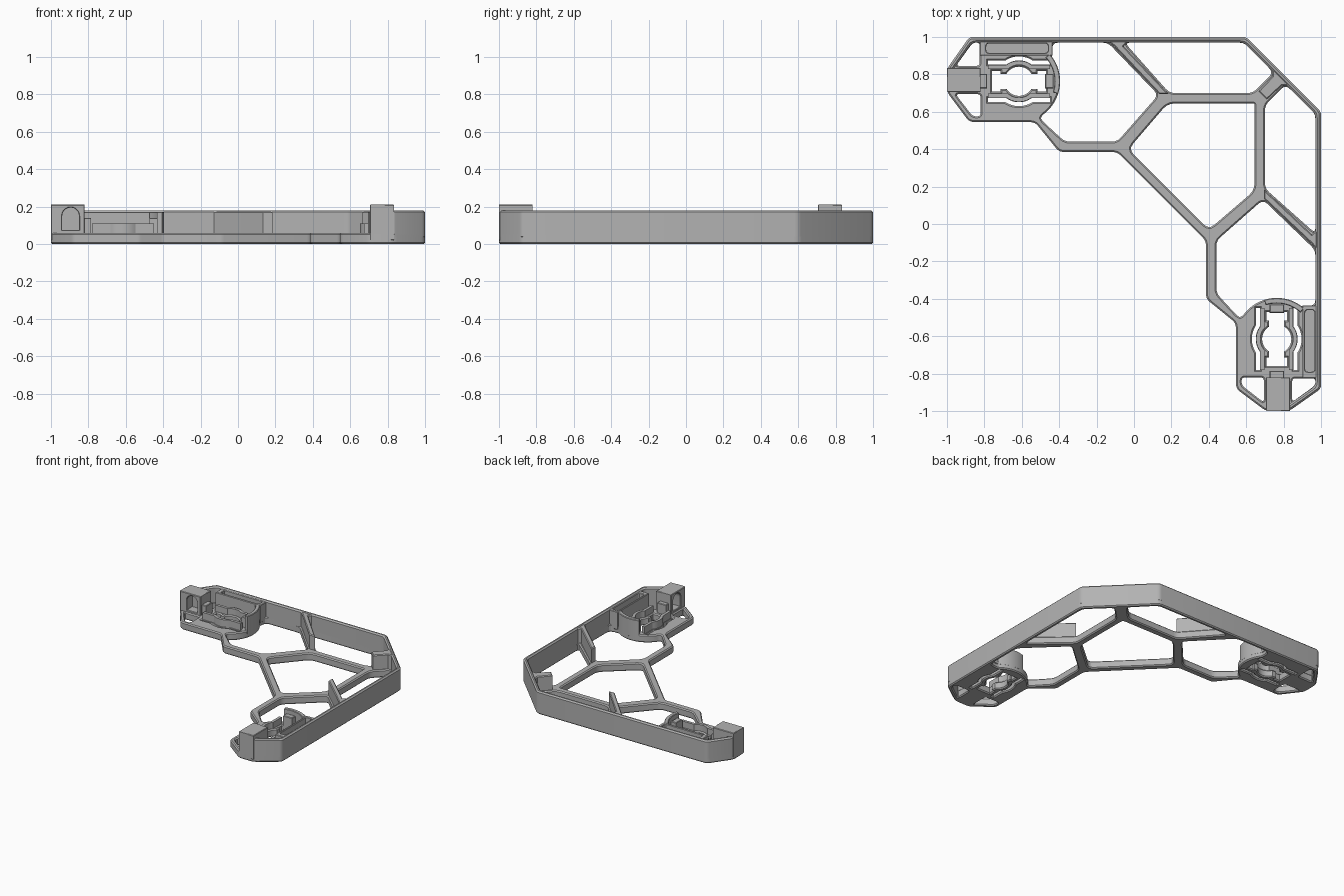
import bpy, bmesh, math
from mathutils import Matrix, Vector

cube = bpy.data.objects.get("Cube")
if cube:
    bpy.data.objects.remove(cube, do_unlink=True)

grey = bpy.data.materials.new("plastic_grey")
grey.use_nodes = True
colour = (0.45, 0.45, 0.45, 1)
grey.diffuse_color = colour
grey.node_tree.nodes["Principled BSDF"].inputs["Base Color"].default_value = colour

POD = Vector((-0.615, 0.763))
parts = []


def swap(loop):
    """Mirror a loop across the diagonal x = y."""
    return [(y, x) for x, y in loop]


def diagonal(half):
    """Close a half loop with its mirrored half."""
    return half + swap(half)[::-1]


def rect(x0, x1, y0, y1):
    return [(x0, y0), (x1, y0), (x1, y1), (x0, y1)]


def arc(r, a0, a1, n=12, centre=(0, 0)):
    angles = [math.radians(a0 + (a1 - a0) * i / n) for i in range(n + 1)]
    return [(centre[0] + r * math.cos(a), centre[1] + r * math.sin(a)) for a in angles]


def rounded(loop, r=0.03, n=3):
    """Round every corner of a loop."""
    out = []
    for i, p in enumerate(loop):
        p = Vector(p)
        ends = []
        for q in (loop[i - 1], loop[(i + 1) % len(loop)]):
            d = Vector(q) - p
            ends.append(p + d.normalized() * min(r, d.length * 0.45))
        for k in range(n + 1):
            t = k / n
            v = ends[0] * (1 - t) ** 2 + p * 2 * t * (1 - t) + ends[1] * t * t
            out.append((v.x, v.y))
    return out


def at_pod(loop, side=1):
    return [(POD.x + x, POD.y + side * y) for x, y in loop]


def band(half, d0, d1, r0, r1):
    """Straight strip that bulges round the pod centre."""
    def edge(d, r):
        a = math.degrees(math.asin(d / r))
        return [(-half, d)] + arc(r, 180 - a, a) + [(half, d)]
    return edge(d1, r1) + edge(d0, r0)[::-1]


def add(name, mesh):
    mesh.name = name
    mesh.materials.clear()
    mesh.materials.append(grey)
    ob = bpy.data.objects.new(name, mesh)
    bpy.context.collection.objects.link(ob)
    parts.append(ob)


def prism(name, loops, z0, z1, bevel=0.0, twin=False, upright=False):
    """Chamfered plate from an outline and holes, with an optional twin."""
    cu = bpy.data.curves.new(name, 'CURVE')
    cu.dimensions = '2D'
    cu.fill_mode = 'BOTH'
    cu.extrude = (z1 - z0) / 2 - bevel
    cu.bevel_depth = bevel
    cu.bevel_resolution = 0
    cu.offset = -bevel
    for loop in loops:
        sp = cu.splines.new('POLY')
        sp.points.add(len(loop) - 1)
        for pt, (x, y) in zip(sp.points, loop):
            pt.co = (x, y, 0, 1)
        sp.use_cyclic_u = True
    tmp = bpy.data.objects.new(name + "_curve", cu)
    bpy.context.collection.objects.link(tmp)
    dg = bpy.context.evaluated_depsgraph_get()
    mesh = bpy.data.meshes.new_from_object(tmp.evaluated_get(dg))
    bpy.data.objects.remove(tmp, do_unlink=True)
    bpy.data.curves.remove(cu)
    bm = bmesh.new()
    bm.from_mesh(mesh)
    bmesh.ops.remove_doubles(bm, verts=bm.verts, dist=0.0002)
    bmesh.ops.recalc_face_normals(bm, faces=bm.faces)
    move = Matrix.Translation((0, 0, (z0 + z1) / 2))
    if upright:
        move = Matrix.Rotation(math.pi / 2, 4, 'X') @ move
    bm.transform(move)
    bm.to_mesh(mesh)
    add(name + ("_left_arm" if twin else ""), mesh)
    if twin:
        for v in bm.verts:
            v.co = (v.co.y, v.co.x, v.co.z)
        bmesh.ops.reverse_faces(bm, faces=bm.faces)
        other = bpy.data.meshes.new(name)
        bm.to_mesh(other)
        add(name + "_front_arm", other)
    bm.free()


# Low lattice frame with open cells and the pod cut-outs
outline = diagonal([(0.6, 1), (-0.88, 1), (-1, 0.83), (-1, 0.705), (-0.88, 0.545),
                    (-0.53, 0.545), (-0.4, 0.385), (-0.09, 0.385)])
pod_cell = [(-0.435, 0.97), (-0.14, 0.97), (0.13, 0.69), (-0.09, 0.44),
            (-0.37, 0.44), (-0.5, 0.56)] + arc(0.22, -56, 38, 14, POD)
back_cell = [(-0.05, 0.97), (0.19, 0.7), (0.635, 0.7), (0.745, 0.81), (0.59, 0.97)]
middle_cell = diagonal([(0.64, 0.645), (0.18, 0.645), (-0.03, 0.4)])
end_holes = [[(-0.862, 0.97), (-0.825, 0.97), (-0.825, 0.845), (-0.952, 0.845)],
             [(-0.82, 0.695), (-0.82, 0.575), (-0.862, 0.575), (-0.955, 0.695)]]
quarter = [(0.145, 0.055), (0.1, 0.055), (0.1, 0.04)] + arc(0.078, 31, 90, 6)
upper = quarter + [(-x, y) for x, y in quarter[::-1][1:]]
pod_hole = upper + [(x, -y) for x, y in upper[::-1]]
slot = band(0.165, 0.09, 0.11, 0.112, 0.133)

holes = [rounded(c) for c in (pod_cell, back_cell)]
holes += [rounded(h, 0.02) for h in end_holes]
holes += [at_pod(pod_hole), at_pod(slot), at_pod(slot, -1)]
holes += [swap(h) for h in holes]
prism("lattice_frame", [rounded(outline, 0.025), rounded(middle_cell, 0.04)] + holes,
      0, 0.06, 0.008)

# Tall wall along the two outer sides
wall = diagonal([(0.6, 1), (-0.88, 1), (-1, 0.83), (-0.975, 0.813),
                 (-0.865, 0.97), (0.588, 0.97)])
outer = [(0.6, 1), (-0.88, 1), (-1, 0.83)]
inner = [(-0.975, 0.813), (-0.865, 0.97), (0.588, 0.97)]
wall = swap(outer)[::-1] + outer + inner + swap(inner)[::-1]
prism("outer_wall", [rounded(wall, 0.02)], 0.03, 0.18, 0.01)

# Tall fins that brace the wall
prism("brace_fin", [[(-0.14, 0.98), (-0.105, 0.95), (0.135, 0.695), (0.185, 0.695),
                     (-0.055, 0.95), (-0.03, 0.98)]], 0.03, 0.175, 0.006, twin=True)
prism("corner_fin", [diagonal([(0.665, 0.71), (0.74, 0.79), (0.74, 0.835)])],
      0.03, 0.175, 0.006)

# Pod: ledge with a pocket, curved lip, springs and tabs
pocket = rect(-0.79, -0.46, 0.915, 0.965)
prism("pod_ledge", [rect(-0.825, -0.435, 0.9, 0.985), rounded(pocket, 0.015)],
      0.03, 0.172, 0.004, twin=True)
prism("pocket_floor", [rect(-0.8, -0.45, 0.91, 0.97)], 0.04, 0.11, twin=True)
prism("pod_lip", [arc(0.22, -18, 42, 14, POD) + arc(0.19, 42, -18, 14, POD)],
      0.03, 0.172, 0.004, twin=True)
spring = band(0.165, 0.066, 0.088, 0.088, 0.11)
for label, side in (("outer_spring", 1), ("inner_spring", -1)):
    prism(label, [at_pod(spring, side)], 0.03, 0.11, twin=True)
for label, x in (("end_tab", -0.83), ("inner_tab", -0.475)):
    prism(label, [rect(x, x + 0.045, 0.725, 0.802)], 0.03, 0.14, 0.004, twin=True)

# End block with an arched recess on its open side
arch = [(-0.94, 0.075), (-0.85, 0.075)] + arc(0.045, 0, 180, 10, (-0.895, 0.15))
prism("end_block_front", [rect(-1, -0.82, 0.02, 0.21), arch],
      -0.79, -0.705, 0.004, twin=True, upright=True)
prism("end_block_back", [rect(-1, -0.82, 0.775, 0.835)], 0.02, 0.21, 0.004, twin=True)

# Smooth the arcs while keeping the chamfers crisp
bpy.ops.object.select_all(action='DESELECT')
for ob in parts:
    ob.select_set(True)
bpy.context.view_layer.objects.active = parts[0]
bpy.ops.object.shade_smooth_by_angle(angle=math.radians(25))
